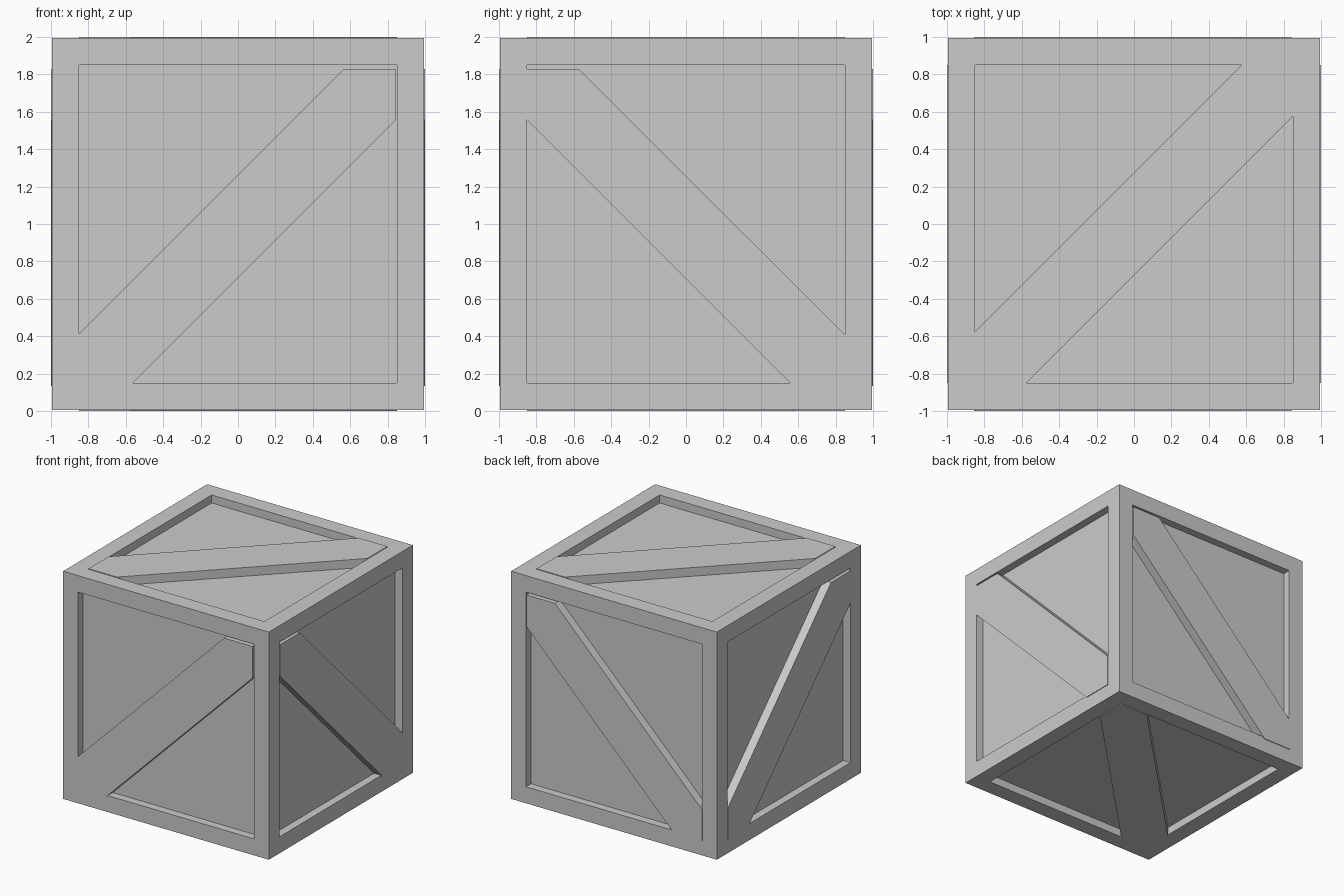
import bpy, bmesh

if "Cube" in bpy.data.objects:
    bpy.data.objects.remove(bpy.data.objects["Cube"])

H = 0.994       # half size of the framed box
RIM = 0.144     # frame width
DEPTH = 0.07    # panel recess
CUT = 0.275     # corner cut of the diagonal braces


def finish(name, bm):
    bmesh.ops.recalc_face_normals(bm, faces=bm.faces)
    mesh = bpy.data.meshes.new(name)
    bm.to_mesh(mesh)
    bm.free()
    obj = bpy.data.objects.new(name, mesh)
    bpy.context.collection.objects.link(obj)
    return obj


# Box with a flat rim and a straight-walled recessed panel on every face
bm = bmesh.new()
bmesh.ops.create_cube(bm, size=2 * H)
bm.normal_update()
panels = bm.faces[:]
bmesh.ops.inset_individual(bm, faces=panels, thickness=RIM, depth=0, use_even_offset=True)
bm.normal_update()
panels = [f for f in bm.faces if f.calc_area() > 2.5]
for f in bmesh.ops.extrude_discrete_faces(bm, faces=panels)["faces"]:
    f.normal_update()
    bmesh.ops.translate(bm, verts=f.verts[:], vec=-DEPTH * f.normal)
box = finish("crate_frame", bm)
box.location.z = 1


def brace(name, place, u0, u1, v0, v1, flip, a, b):
    """Six-sided diagonal board lying between depths a and b."""
    outline = [(u0, v0), (u0 + CUT, v0), (u1, v1 - CUT),
               (u1, v1), (u1 - CUT, v1), (u0, v0 + CUT)]
    bm = bmesh.new()
    base = bm.faces.new([bm.verts.new(place(flip * u, v, a)) for u, v in outline])
    ext = bmesh.ops.extrude_face_region(bm, geom=[base], use_keep_orig=True)
    delta = [s - o for s, o in zip(place(0, 0, b), place(0, 0, a))]
    verts = [g for g in ext["geom"] if isinstance(g, bmesh.types.BMVert)]
    bmesh.ops.translate(bm, verts=verts, vec=delta)
    finish(name, bm)


# Diagonal boards, the same direction on opposite faces, slightly proud of the frame
for side, names in ((-1, ("front", "left", "bottom")), (1, ("back", "right", "top"))):
    a, b = side * 0.915, side * 1.0
    brace(names[0] + "_brace", lambda u, v, d: (u, d, v + 1),
          -0.855, 0.842, -0.867, 0.83, 1, a, b)
    brace(names[1] + "_brace", lambda u, v, d: (d, u, v + 1),
          -0.849, 0.849, -0.867, 0.83, -1, a, b)
    brace(names[2] + "_brace", lambda u, v, d: (u, v, d + 1),
          -0.849, 0.849, -0.849, 0.849, 1, a, b)
